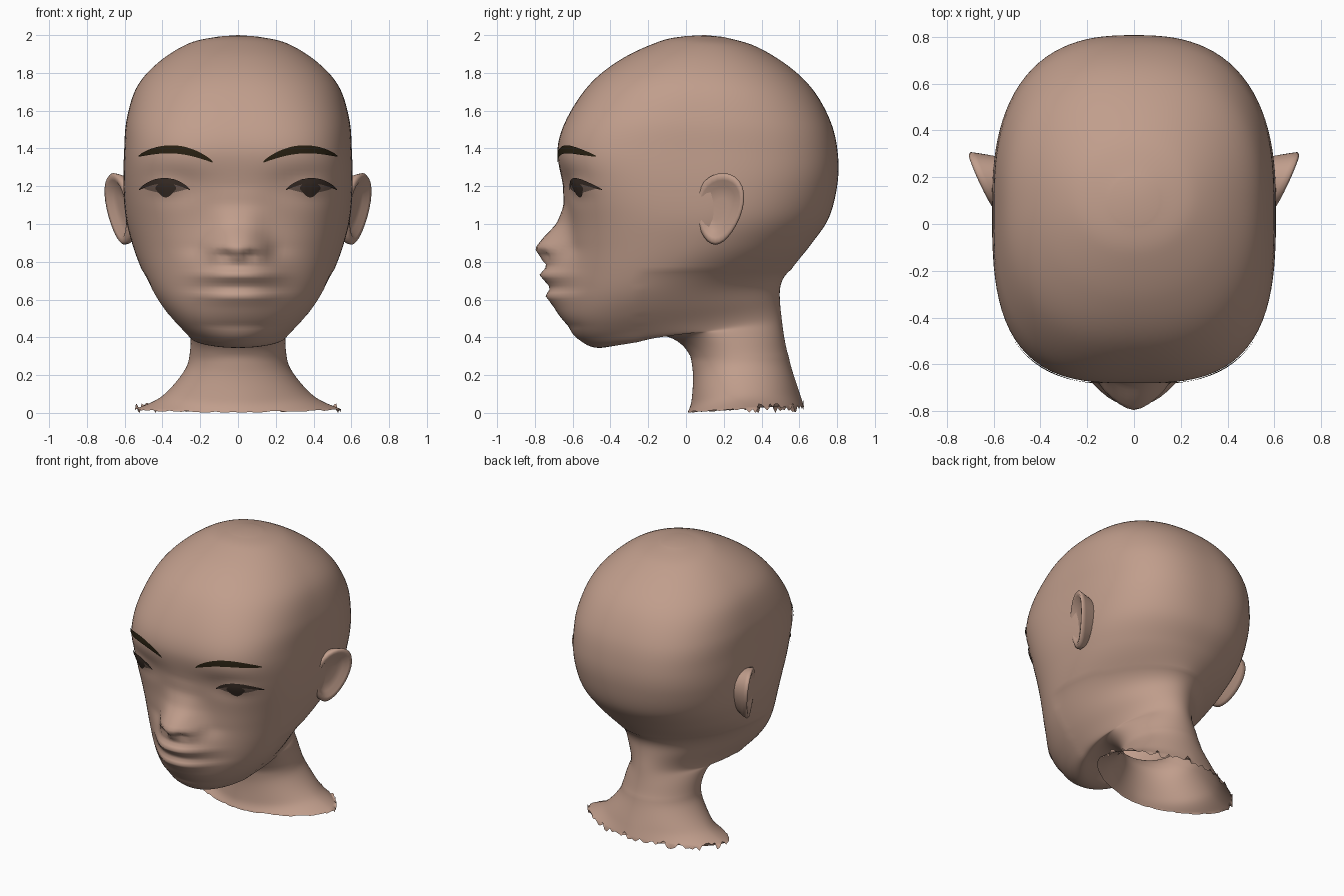
import bpy, bmesh, math, random
from mathutils import Vector
from mathutils.bvhtree import BVHTree

if "Cube" in bpy.data.objects:
    bpy.data.objects.remove(bpy.data.objects["Cube"])

random.seed(4)


def material(name, rgb):
    m = bpy.data.materials.new(name)
    m.diffuse_color = (*rgb, 1)
    m.use_nodes = True
    m.node_tree.nodes["Principled BSDF"].inputs["Base Color"].default_value = m.diffuse_color
    return m


SKIN = material("skin", (0.53, 0.34, 0.262))
BROW = material("brow_brown", (0.022, 0.015, 0.006))
LASH = material("lash_brown", (0.042, 0.027, 0.020))
EYE = material("eye_shade", (0.16, 0.105, 0.082))


def finish(bm, name, mat, mirror=False):
    bmesh.ops.recalc_face_normals(bm, faces=bm.faces)
    me = bpy.data.meshes.new(name)
    bm.to_mesh(me)
    bm.free()
    me.materials.append(mat)
    ob = bpy.data.objects.new(name, me)
    bpy.context.collection.objects.link(ob)
    for p in me.polygons:
        p.use_smooth = True
    if mirror:
        mod = ob.modifiers.new("mirror", 'MIRROR')
        mod.use_mirror_merge = False


def lookup(table, t):
    """Piecewise linear value from (key, value) pairs with rising keys."""
    if t <= table[0][0]:
        return table[0][1]
    for (a, u), (b, v) in zip(table, table[1:]):
        if t <= b:
            return u + (v - u) * (t - a) / (b - a)
    return table[-1][1]


def catmull(rows, steps):
    out = []
    n = len(rows)
    for i in range(n - 1):
        p0, p1, p2, p3 = (rows[max(0, min(n - 1, i + k))] for k in (-1, 0, 1, 2))
        for s in range(steps):
            t = s / steps
            out.append([0.5 * (2 * b + (c - a) * t + (2 * a - 5 * b + 4 * c - d) * t * t
                               + (3 * b - a - 3 * c + d) * t ** 3)
                        for a, b, c, d in zip(p0, p1, p2, p3)])
    out.append(list(rows[-1]))
    return out


def gauss(d, s):
    return math.exp(-0.5 * (d / s) ** 2)


def bridge(bm, loops):
    for la, lb in zip(loops, loops[1:]):
        for i in range(len(la)):
            j = (i + 1) % len(la)
            bm.faces.new((la[i], la[j], lb[j], lb[i]))


# Tilted sections, crown to shoulders: front y, front z, back y, back z, half width
SECTIONS = [
    (0.00, 1.995, 0.20, 1.99, 0.10),
    (-0.13, 1.97, 0.37, 1.94, 0.26),
    (-0.33, 1.88, 0.55, 1.83, 0.42),
    (-0.50, 1.75, 0.68, 1.70, 0.535),
    (-0.625, 1.57, 0.77, 1.53, 0.59),
    (-0.68, 1.40, 0.805, 1.36, 0.603),
    (-0.655, 1.22, 0.80, 1.20, 0.607),
    (-0.62, 1.05, 0.755, 1.03, 0.595),
    (-0.62, 0.90, 0.66, 0.89, 0.56),
    (-0.63, 0.75, 0.565, 0.77, 0.51),
    (-0.64, 0.60, 0.52, 0.69, 0.45),
    (-0.63, 0.48, 0.51, 0.62, 0.38),
    (-0.57, 0.39, 0.51, 0.56, 0.31),
    (-0.44, 0.345, 0.515, 0.50, 0.265),
    (-0.18, 0.43, 0.52, 0.44, 0.255),
    (-0.01, 0.36, 0.53, 0.37, 0.255),
    (0.035, 0.23, 0.555, 0.25, 0.275),
    (0.03, 0.07, 0.60, 0.11, 0.40),
    (0.01, 0.005, 0.625, 0.035, 0.545),
]
# Forward relief on the centre line by height
NOSE = [(0.78, 0), (0.83, 0.10), (0.87, 0.18), (0.93, 0.135), (1.0, 0.07), (1.1, 0.02), (1.2, 0)]
MOUTH = [(0.46, 0), (0.56, 0.06), (0.62, 0.105), (0.662, 0.08), (0.73, 0.145), (0.80, 0.09), (0.87, 0)]


def relief(x, z):
    x = abs(x)
    d = lookup(NOSE, z) * math.exp(-(x / 0.135) ** 2.6)
    d += lookup(MOUTH, z) * math.exp(-(x / 0.21) ** 2.6)
    d += 0.025 * gauss(x - 0.13, 0.035) * gauss(z - 0.87, 0.035)   # nostril wings
    d -= 0.035 * gauss(x - 0.065, 0.025) * gauss(z - 0.835, 0.02)  # nostrils
    d -= 0.035 * gauss(x - 0.34, 0.12) * gauss(z - 1.20, 0.06)     # eye sockets
    d += 0.025 * gauss(x - 0.38, 0.07) * gauss(z - 1.20, 0.035)    # eyeballs
    return d


# Head and neck: one lofted skin, boxy at the brow and tapered behind the jaw
SEG = 112
bm = bmesh.new()
loops = []
rings = catmull(SECTIONS, 8)
for k, (yf, zf, yb, zb, w) in enumerate(rings):
    zm = (zf + zb) / 2
    yc = (yf + yb) / 2 - 0.09 * gauss(zm - 0.62, 0.17)
    pf = 2 + 1.1 * gauss(zm - 1.3, 0.3) - 0.3 * gauss(zm, 0.08)
    pb = 2 + 0.6 * gauss(zm - 1.4, 0.3) - 0.35 * gauss(zm - 0.66, 0.1) - 0.3 * gauss(zm, 0.08)
    loop = []
    for i in range(SEG):
        a = 2 * math.pi * i / SEG
        s, c = math.sin(a), -math.cos(a)
        p = pf if c < 0 else pb
        r = (abs(s) ** p + abs(c) ** p) ** (-1 / p)
        x, y = w * s * r, yc + c * r * ((yc - yf) if c < 0 else (yb - yc))
        z = zf + (zb - zf) * (y - yf) / (yb - yf)
        if c < 0 and yf < -0.4:
            y -= relief(x, z)
        if k == len(rings) - 1:                      # torn lower edge
            z = max(0, z + random.uniform(-0.02, 0.02) * (0.2 if c < 0 else 1.5))
        loop.append(bm.verts.new((x, y, z)))
    loops.append(loop)
bridge(bm, loops)
crown = bm.verts.new((0, 0.1, 2.0))
for i in range(SEG):
    bm.faces.new((crown, loops[0][(i + 1) % SEG], loops[0][i]))
# Soften the fold where jaw and skull run into the neck
for _ in range(40):
    fold = [v for v in bm.verts if v.co.y > -0.25 and 0.3 < v.co.z < 0.75]
    bmesh.ops.smooth_vert(bm, verts=fold, factor=0.5,
                          use_axis_x=True, use_axis_y=True, use_axis_z=True)
bmesh.ops.recalc_face_normals(bm, faces=bm.faces)
bm.normal_update()
tree = BVHTree.FromBMesh(bm)
finish(bm, "head_and_neck", SKIN)

# Ears: wedge that flares outward to the back, with a hollow inside the rim
bm = bmesh.new()
ear_loops = []
for scale, out in [(0.8, None), (0.97, -0.025), (1, 0), (0.93, 0.012), (0.8, 0.008),
                   (0.62, -0.015), (0.3, -0.02)]:
    loop = []
    for i in range(28):
        a = 2 * math.pi * i / 28
        cy, cz = math.cos(a), math.sin(a)
        wide = 0.125 * (1 + 0.22 * cz)               # broad top, narrow lobe
        y = 0.175 + 0.02 * cz + scale * wide * cy
        z = 1.08 + scale * 0.19 * cz
        x = 0.54 if out is None else 0.575 + 0.45 * (y - 0.05) + 0.10 * (z - 1.08) + out
        loop.append(bm.verts.new((x, y, z)))
    ear_loops.append(loop)
bridge(bm, ear_loops)
bm.faces.new(ear_loops[-1])
finish(bm, "ears", SKIN, True)


def plate(name, mat, lift, start, end, low, high):
    """Thin painted patch on the face, between two arcs from start to end (x, z)."""
    bm = bmesh.new()
    cols = []
    for i in range(25):
        t = 0.01 + 0.98 * i / 24
        x = start[0] + (end[0] - start[0]) * t
        base = start[1] + (end[1] - start[1]) * t
        lo = base + low * math.sin(math.pi * t)
        hi = base + high * math.sin(math.pi * t) ** 0.7
        col = []
        for j in range(5):
            z = lo + (hi - lo) * j / 4
            spot, normal, _, _ = tree.ray_cast(Vector((x, -2, z)), Vector((0, 1, 0)))
            col.append(bm.verts.new(spot + normal * (lift if normal.y < 0 else -lift)))
        cols.append(col)
    for ca, cb in zip(cols, cols[1:]):
        for j in range(4):
            bm.faces.new((ca[j], cb[j], cb[j + 1], ca[j + 1]))
    finish(bm, name, mat, True)


# Eyebrows, eyes, irises and upper lashes
plate("eyebrows", BROW, 0.006, (0.13, 1.325), (0.525, 1.355), 0.033, 0.075)
plate("eyes", EYE, 0.004, (0.265, 1.187), (0.495, 1.187), -0.022, 0.045)
plate("irises", LASH, 0.006, (0.325, 1.19), (0.435, 1.19), -0.048, 0.04)
plate("lashes", LASH, 0.008, (0.25, 1.18), (0.52, 1.18), 0.036, 0.065)
